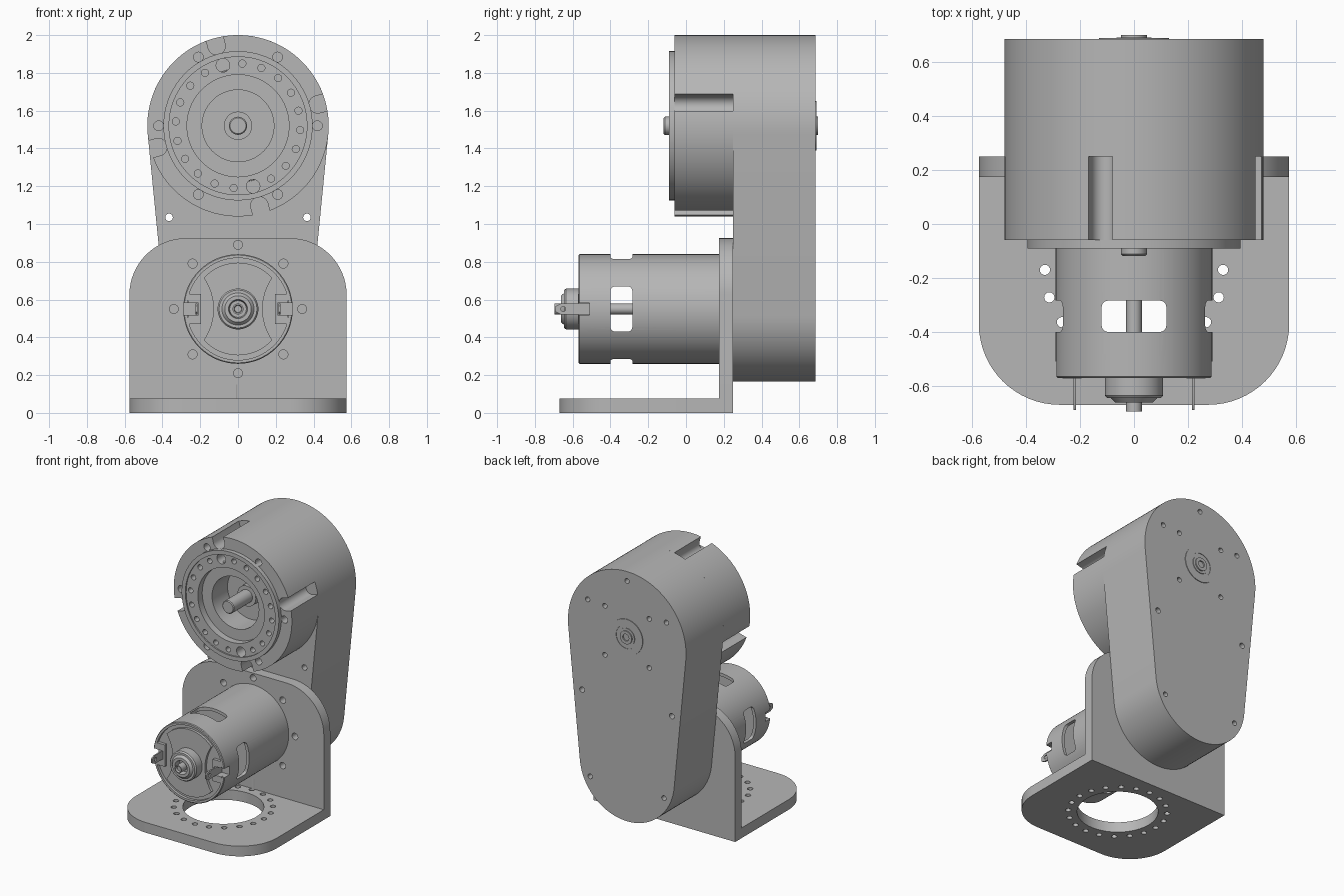
import bpy, bmesh
from math import cos, sin, radians, asin, degrees

if "Cube" in bpy.data.objects:
    bpy.data.objects.remove(bpy.data.objects["Cube"], do_unlink=True)

grey = bpy.data.materials.new("machined_grey")
grey.use_nodes = True
grey.diffuse_color = (0.47, 0.47, 0.47, 1)
grey.node_tree.nodes["Principled BSDF"].inputs["Base Color"].default_value = grey.diffuse_color

DRUM_Z, MOTOR_Z = 1.52, 0.55


def arc(cx, cy, r, a0, a1, n=16):
    angles = [radians(a0 + (a1 - a0) * i / n) for i in range(n + 1)]
    return [(cx + r * cos(a), cy + r * sin(a)) for a in angles]


def circle(cx, cy, r, n=24):
    return arc(cx, cy, r, 0, 360, n)[:-1]


def ring(cx, cy, radius, hole, count, start=0, n=16):
    """Outlines of holes spread on a bolt circle."""
    return [circle(x, y, hole, n)
            for x, y in arc(cx, cy, radius, start, start + 360, count)[:-1]]


def box(cx, cy, hx, hy, r=0.0):
    """Rectangle outline, optionally with rounded corners."""
    pts = []
    for sx, sy, a in ((1, 1, 0), (-1, 1, 90), (-1, -1, 180), (1, -1, 270)):
        px, py = cx + sx * (hx - r), cy + sy * (hy - r)
        pts += arc(px, py, r, a, a + 90, 5) if r else [(px, py)]
    return pts


def place(axis, u, v, w):
    return {"x": (w, u, v), "y": (u, w, v), "z": (u, v, w)}[axis]


def finish(name, bm):
    bmesh.ops.recalc_face_normals(bm, faces=bm.faces[:])
    mesh = bpy.data.meshes.new(name)
    bm.to_mesh(mesh)
    bm.free()
    mesh.materials.append(grey)
    ob = bpy.data.objects.new(name, mesh)
    bpy.context.scene.collection.objects.link(ob)
    return ob


def prism(name, outlines, lo, hi, axis="y"):
    """Extrude one or more outlines along an axis."""
    bm = bmesh.new()
    for pts in outlines:
        a = [bm.verts.new(place(axis, u, v, lo)) for u, v in pts]
        b = [bm.verts.new(place(axis, u, v, hi)) for u, v in pts]
        bm.faces.new(a)
        bm.faces.new(b)
        for i in range(len(pts)):
            j = (i + 1) % len(pts)
            bm.faces.new((a[i], a[j], b[j], b[i]))
    return finish(name, bm)


def lathe(name, profile, cz, n=64):
    """Turn a (radius, y) profile about the y axis at height cz."""
    bm = bmesh.new()
    vs = [bm.verts.new((r, y, cz)) for r, y in profile]
    edges = [bm.edges.new(p) for p in zip(vs, vs[1:])]
    bmesh.ops.spin(bm, geom=vs + edges, cent=(0, 0, cz), axis=(0, 1, 0),
                   angle=radians(360), steps=n)
    bmesh.ops.remove_doubles(bm, verts=bm.verts[:], dist=1e-4)
    return finish(name, bm)


def combine(ob, other, op="DIFFERENCE"):
    """Bake a boolean and drop the helper."""
    other.hide_render = True
    mod = ob.modifiers.new("bool", "BOOLEAN")
    mod.operation, mod.solver, mod.object = op, "EXACT", other
    dg = bpy.context.evaluated_depsgraph_get()
    mesh = bpy.data.meshes.new_from_object(ob.evaluated_get(dg))
    ob.modifiers.clear()
    ob.data = mesh
    bpy.data.objects.remove(other, do_unlink=True)


def cut(ob, outlines, lo, hi, axis="y"):
    combine(ob, prism("cutter", outlines, lo, hi, axis))


# Bracket: rounded upright plate and rounded foot
upright = [(-.575, 0), (.575, 0)] + arc(.275, .625, .3, 0, 90) + arc(-.275, .625, .3, 90, 180)
foot = [(.575, .25), (-.575, .25)] + arc(-.275, -.37, .3, 180, 270) + arc(.275, -.37, .3, 270, 360)
bracket = prism("bracket", [upright], .175, .25)
combine(bracket, prism("foot", [foot], 0, .075, "z"), "UNION")
cut(bracket, ring(0, MOTOR_Z, .34, .024, 8), .1, .24)
cut(bracket, [circle(0, -.17, .27, 64)] + ring(0, -.17, .33, .019, 20), -.1, .15, "z")

# Tapered gear housing
big, small = .48, .385
tilt = degrees(asin((big - small) / (DRUM_Z - MOTOR_Z)))
shape = (arc(0, DRUM_Z, big, -tilt, 180 + tilt, 64)
         + arc(0, MOTOR_Z, small, 180 + tilt, 360 - tilt, 40))
housing = prism("gear_housing", [shape], .25, .685)
cut(housing, [circle(s * .365, 1.035, .02) for s in (-1, 1)], .2, .8)
lid_holes = [(0, 1.93)] + [(s * x, z) for s in (-1, 1)
                           for x, z in ((.32, 1.71), (.3, .415), (.18, 1.7), (.18, 1.34))]
cut(housing, [circle(x, z, .018, 16) for x, z in lid_holes], .64, .7)

# Output drum with four edge slots, screw holes and bore
drum = prism("output_drum", [circle(0, DRUM_Z, big, 128)], -.06, .25)
slots = []
for k in range(4):
    a = radians(15 + 90 * k)
    c, s = cos(a), sin(a)
    outline = arc(.437, 0, .046, 90, 270) + [(.6, -.046), (.6, .046)]
    slots.append([(u * c - v * s, DRUM_Z + u * s + v * c) for u, v in outline])
cut(drum, slots, -.1, .3)
cut(drum, ring(0, DRUM_Z, .42, .026, 6), -.1, 0)
cut(drum, [circle(0, DRUM_Z, .3, 64)], -.1, .2)

# Output flange: raised lip, drilled face, stepped recess
flange = lathe("output_flange", [
    (0, .15), (.19, .15), (.19, -.03), (.27, -.03), (.27, -.08), (.365, -.08),
    (.365, -.09), (.395, -.09), (.395, -.06), (.299, -.06), (.299, .2), (0, .2)], DRUM_Z, 96)
face_holes = ring(0, DRUM_Z, .33, .019, 20, -4)
for k, (x, z) in enumerate(arc(0, DRUM_Z, .33, 104, 284, 1)):
    face_holes[6 + 10 * k] = circle(x, z, .036)
cut(flange, face_holes, -.1, -.055)
cut(drum, face_holes, -.1, 0)

# Output shaft, front collar and rear bearing cap
lathe("output_shaft", [(0, -.118), (.042, -.118), (.048, -.112), (.048, .15), (0, .15)], DRUM_Z, 32)
lathe("shaft_collar", [(.048, .1), (.075, .1), (.075, .15), (.048, .15)], DRUM_Z, 32)
lathe("rear_cap", [(0, .685), (.13, .685), (.13, .69), (.085, .69), (.085, .687), (.065, .687),
                   (.065, .692), (.048, .692), (.048, .7), (.025, .7), (.025, .69), (0, .69)],
      DRUM_Z, 48)

# Motor can: hollow, four vent windows, recessed front rim
can = lathe("motor_can", [(0, .175), (.29, .175), (.29, -.565), (.285, -.57), (.27, -.57),
                          (.27, -.55), (0, -.55)], MOTOR_Z, 96)
cut(can, [circle(0, MOTOR_Z, .268, 64)], -.43, -.26)
cut(can, [box(0, -.342, .12, .058, .025)], 0, 1, "z")
cut(can, [box(-.342, MOTOR_Z, .058, .12, .025)], -.4, .4, "x")
for s in (-1, 1):
    cut(can, [box(s * .27, MOTOR_Z, .06, .032)], -.6, -.51)

# Motor end plate with straight sides, and terminal blocks
plate = arc(0, MOTOR_Z, .245, 42, 138, 24) + arc(-.42, MOTOR_Z, .29, 34, -34, 12) \
    + arc(0, MOTOR_Z, .245, 222, 318, 24) + arc(.42, MOTOR_Z, .29, 214, 146, 12)
prism("motor_end_plate", [plate], -.57, -.545)
for s, side in ((1, "left"), (-1, "right")):
    block = prism(side + "_terminal_block", [box(s * .23, MOTOR_Z, .035, .08)], -.572, -.545)
    cut(block, [box(s * .25, MOTOR_Z, .04, .032)], -.6, -.5)
    tab = [(-.5, .52), (-.5, .58), (-.66, .58), (-.69, .565), (-.69, .535), (-.66, .52)]
    blade = prism(side + "_terminal", [tab], s * .22 - .005, s * .22 + .005, "x")
    cut(blade, [circle(-.65, MOTOR_Z, .013, 16)], -.4, .4, "x")

# Motor nose bearing and shaft
lathe("motor_nose", [(0, -.55), (.108, -.55), (.108, -.635), (.1, -.645), (.085, -.645),
                     (.07, -.662), (.05, -.662), (.044, -.62), (0, -.62)], MOTOR_Z, 48)
lathe("motor_shaft", [(0, -.68), (.018, -.68), (.022, -.695), (.029, -.695), (.029, 0), (0, 0)],
      MOTOR_Z, 24)

# Smooth the curved walls, keep edges sharp
for ob in bpy.context.scene.objects:
    ob.select_set(ob.type == "MESH")
bpy.context.view_layer.objects.active = bracket
bpy.ops.object.shade_smooth_by_angle(angle=radians(30))
